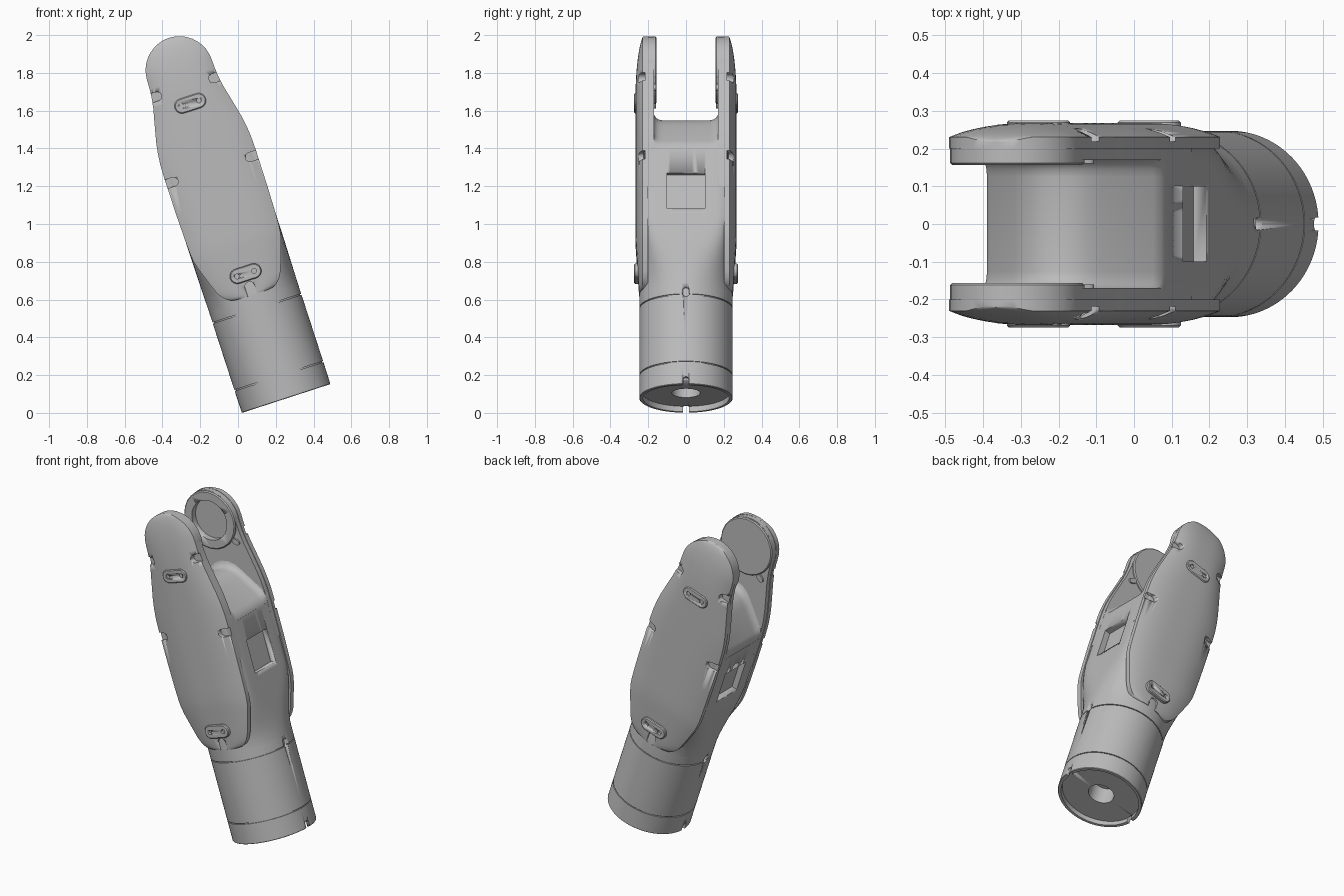
import bpy, bmesh, math

if "Cube" in bpy.data.objects:
    bpy.data.objects.remove(bpy.data.objects["Cube"], do_unlink=True)

TILT = math.radians(-18)
R = 0.247           # cylinder radius
PIVOT = 1.827       # height of the fork joint along the tilted axis

grey = bpy.data.materials.new("machined_grey")
grey.use_nodes = True
grey.diffuse_color = (0.5, 0.5, 0.5, 1)
grey.node_tree.nodes["Principled BSDF"].inputs["Base Color"].default_value = (0.5, 0.5, 0.5, 1)


def finish(name, bm, angle=30):
    bmesh.ops.recalc_face_normals(bm, faces=bm.faces)
    me = bpy.data.meshes.new(name)
    bm.to_mesh(me)
    bm.free()
    me.materials.append(grey)
    ob = bpy.data.objects.new(name, me)
    bpy.context.collection.objects.link(ob)
    ob.location = (0.255, 0, R * math.sin(-TILT))
    ob.rotation_euler = (0, TILT, 0)
    shade(ob, angle)
    return ob


def shade(ob, angle=30):
    bpy.ops.object.select_all(action='DESELECT')
    ob.select_set(True)
    bpy.context.view_layer.objects.active = ob
    bpy.ops.object.shade_smooth_by_angle(angle=math.radians(angle))


def loft(name, rings, angle=30):
    """Skin closed rings of equal length and cap both ends."""
    bm = bmesh.new()
    vs = [[bm.verts.new(p) for p in ring] for ring in rings]
    n = len(vs[0])
    for a, b in zip(vs, vs[1:]):
        for i in range(n):
            j = (i + 1) % n
            bm.faces.new((a[i], a[j], b[j], b[i]))
    bm.faces.new(vs[0])
    bm.faces.new(vs[-1])
    return finish(name, bm, angle)


def lathe(name, profile, n=96):
    """Revolve (radius, height) pairs; the ends close on flat caps."""
    return loft(name, [[(r * math.cos(k * math.tau / n), r * math.sin(k * math.tau / n), h)
                        for k in range(n)] for r, h in profile])


def capsule(name, p, q, r, d0, d1, axis='y', bevel=0.0):
    """Stadium shape between p and q, extruded along y or x."""
    ang = math.atan2(q[1] - p[1], q[0] - p[0])
    rings = []
    steps = [(d0, 0), (d1 - math.copysign(bevel, d1 - d0), 0), (d1, bevel)] if bevel else [(d0, 0), (d1, 0)]
    for d, inset in steps:
        ring = []
        for c, start in ((q, -0.5), (p, 0.5)):
            for k in range(13):
                t = ang + math.pi * (start + k / 12)
                a, b = c[0] + (r - inset) * math.cos(t), c[1] + (r - inset) * math.sin(t)
                ring.append((a, d, b) if axis == 'y' else (d, a, b))
        rings.append(ring)
    return loft(name, rings)


def box(name, x, y, z):
    return loft(name, [[(x[0], y[0], h), (x[1], y[0], h), (x[1], y[1], h), (x[0], y[1], h)] for h in z])


def cut(ob, cutters):
    for c in cutters:
        c.hide_render = True
        m = ob.modifiers.new("cut", 'BOOLEAN')
        m.operation, m.solver, m.object = 'DIFFERENCE', 'EXACT', c
        bpy.ops.object.select_all(action='DESELECT')
        bpy.context.view_layer.objects.active = ob
        ob.select_set(True)
        # keep smoothing last
        bpy.ops.object.modifier_move_to_index(modifier=m.name, index=0)
        bpy.ops.object.modifier_apply(modifier=m.name)
        bpy.data.objects.remove(c, do_unlink=True)


# half width of the side outline by height
OUTLINE = [(.577, .09), (.582, .115), (.595, .14), (.62, .163), (.65, .18), (.72, .205), (.8, .232),
           (.84, .242), (.88, .247), (.95, .25), (1.1, .253), (1.3, .254), (1.38, .252), (1.44, .246),
           (1.5, .236), (1.6, .213), (1.68, .194), (1.73, .186), (1.78, .181), (PIVOT, .18)]
STATIONS = OUTLINE + [(PIVOT + .18 * math.sin(math.radians(a)), .18 * math.cos(math.radians(a)))
                      for a in (10, 20, 30, 40, 50, 60, 68, 75, 81, 85, 88)]


def crown(w):
    """Outer y of the cover along its middle line."""
    k = max(0, (w - 1.65) / .36)
    low = min(1, max(0, (.87 - w) / .3))
    return .213 + .055 * math.sqrt(max(0, 1 - k * k)) - .02 * low


def cover_ring(w, hw, s):
    top = crown(w)
    edge = min(.23, top - .004)
    ring = [(-hw, s * .2, w)]
    for i in range(21):
        t = -math.cos(math.pi * i / 20)
        ring.append((hw * t, s * (edge + (top - edge) * (1 - abs(t) ** 3)), w))
    return ring + [(hw, s * .2, w)]


# cylindrical base with rim, bore and seam grooves
g = .003
prof = [(.075, .14), (.075, .03), (.228, .03), (.228, 0), (R - .003, 0), (R, .003)]
for seam in (.125, .5):
    prof += [(R, seam - g), (R - .007, seam - g), (R - .007, seam + g), (R, seam + g)]
prof += [(R, .575), (R - .03, .576)]
base = lathe("base_cylinder", prof)
cut(base, [capsule("slot", (0, z), (0, z + h), .017, s * .225, s * .3, 'x')
           for s in (1, -1) for z, h in ((-.03, .055), (.505, .02))])

# body blending from round to square
rings = []
for w, n, t in ((.56, 2, 0), (.6, 2.05, .1), (.65, 2.3, .3), (.7, 2.8, .5), (.75, 3.6, .7), (.8, 5, .85),
                (.85, 7, .95), (.9, 10, 1), (.95, 13, 1), (1.31, 14, 1)):
    a, b = R + .003 * t, R - .022 * t
    ring = []
    for k in range(96):
        c, s = math.cos(k * math.tau / 96), math.sin(k * math.tau / 96)
        r = ((abs(c) / a) ** n + (abs(s) / b) ** n) ** (-1 / n)
        ring.append((r * c, r * s, w))
    rings.append(ring)
body = loft("body", rings)
cut(body, [box("pocket", sorted((s * .215, s * .3)), (-.1, .1), (.975, 1.175)) for s in (1, -1)])

# crested saddle between the arms, filleted where it meets them
half = [(.249, 1.28), (.249, 1.315), (.243, 1.338), (.228, 1.36), (.12, 1.48), (.09, 1.51), (.05, 1.532)]
crest = half + [(0, 1.54)] + [(-u, w) for u, w in reversed(half)]
rings = []
lifts = [(.2, .045), (.172, .045), (.168, .028), (.158, .014), (.145, .004), (.125, 0)]
for y, lift in [(-y, l) for y, l in lifts] + lifts[::-1]:
    rings.append([(u, y, w + (lift if w > 1.3 else 0)) for u, w in crest])
loft("saddle", rings, 40)

for s, side in ((-1, "front"), (1, "back")):
    # fork arm
    arm = loft(side + "_arm", [[(-hw + .004, s * .17, w), (-hw + .004, s * .21, w),
                                (hw - .004, s * .21, w), (hw - .004, s * .17, w)]
                               for w, hw in STATIONS if w > 1.05])
    # joint disc on the inside of the arm
    c = (0, PIVOT)
    disc = capsule(side + "_joint_disc", c, (.0001, PIVOT), .178, s * .2, s * .156, bevel=.006)
    if s > 0:
        for part in (arm, disc):
            cut(part, [capsule("recess", c, (.0001, PIVOT), .122, .13, .193)])
    for u in (-1, 1):
        capsule(side + "_stop_tab", (u * .135, 1.69), (u * .15, 1.68), .016, s * .18, s * .16)

    # domed cover with fastener notches
    cover = loft(side + "_cover", [cover_ring(w, hw, s) for w, hw in STATIONS], 35)
    notches = [capsule("notch", (u * x, w), (u * .35, w), .024, s * .218, s * .3)
               for u in (1, -1) for x, w in ((.157, 1.732), (.212, 1.275))]
    notches.append(capsule("notch", (0, .5), (0, .622), .026, s * .225, s * .3))
    cut(cover, notches)

    # oval screw plates
    for label, w in (("upper", 1.643), ("lower", .695)):
        plate = capsule(f"{side}_{label}_plate", (-.046, w), (.046, w), .04, s * .235, s * .274, bevel=.005)
        cut(plate, [capsule("hole", (u, w), (u + .0001, w), .013, s * .258, s * .3) for u in (-.048, .048)])
